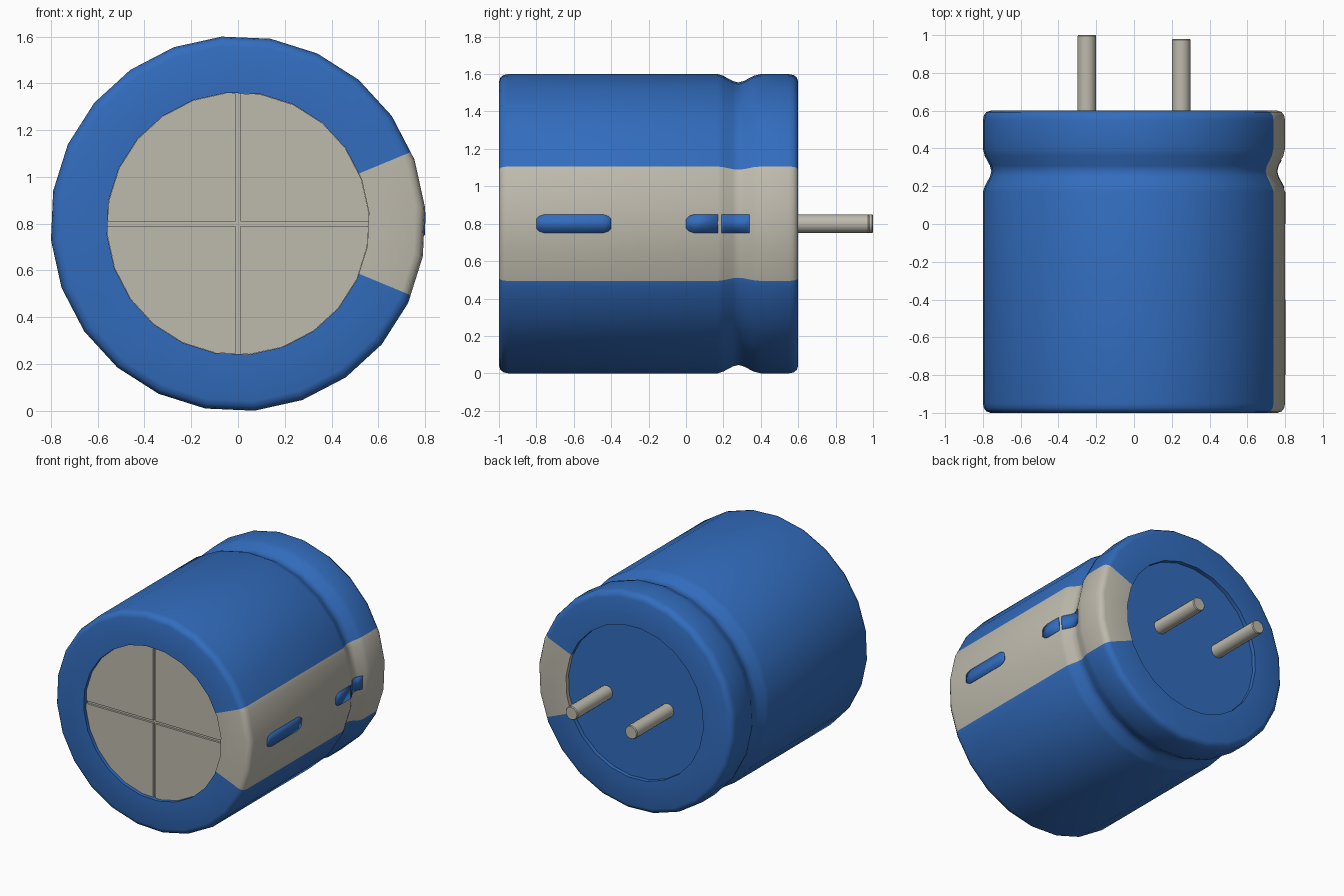
import bpy, bmesh, math
from mathutils import Vector, Matrix

if "Cube" in bpy.data.objects:
    bpy.data.objects.remove(bpy.data.objects["Cube"], do_unlink=True)

SIDES, PHASE, CZ = 24, math.radians(5), 0.8      # lathe sides, first corner, axis height
STRIPE = math.radians(22.5)                      # half angle of the pale stripe
R, BORE = 0.803, 0.562


def material(name, color):
    m = bpy.data.materials.new(name)
    m.use_nodes = True
    m.diffuse_color = (*color, 1)
    m.node_tree.nodes["Principled BSDF"].inputs["Base Color"].default_value = (*color, 1)
    return m


blue = material("blue sleeve", (0.032, 0.152, 0.515))
beige = material("warm grey", (0.515, 0.491, 0.418))


def finish(bm, name, mats, angle=35):
    bmesh.ops.recalc_face_normals(bm, faces=bm.faces)
    me = bpy.data.meshes.new(name)
    bm.to_mesh(me)
    bm.free()
    ob = bpy.data.objects.new(name, me)
    ob.location.z = CZ
    bpy.context.collection.objects.link(ob)
    for m in mats:
        me.materials.append(m)
    bpy.ops.object.select_all(action='DESELECT')
    ob.select_set(True)
    bpy.context.view_layer.objects.active = ob
    bpy.ops.object.shade_smooth_by_angle(angle=math.radians(angle))
    return ob


def ring(bm, r, y, x=0.0, sides=SIDES):
    step = 2 * math.pi / sides
    return [bm.verts.new((x + r * math.cos(PHASE + i * step), y, r * math.sin(PHASE + i * step)))
            for i in range(sides)]


def lathe(bm, profile, x=0.0, sides=SIDES, caps=False):
    rings = [ring(bm, r, y, x, sides) for r, y in profile]
    for a, b in zip(rings, rings[1:]):
        for i in range(sides):
            j = (i + 1) % sides
            bm.faces.new((a[i], a[j], b[j], b[i]))
    if caps:
        bm.faces.new(rings[0])
        bm.faces.new(rings[-1])


# sleeve: rounded can with a crimped groove and rolled lips at both ends
groove = [(R, 0.17), (0.793, 0.20), (0.766, 0.25), (0.758, 0.28),
          (0.766, 0.31), (0.793, 0.36), (R, 0.40)]
profile = [(BORE, -0.96), (BORE, -1), (0.762, -1), (0.785, -0.992), (0.798, -0.975), (R, -0.95),
           *groove, (R, 0.55), (0.798, 0.575), (0.785, 0.592), (0.762, 0.6),
           (BORE, 0.6), (BORE, 0.56)]
bm = bmesh.new()
lathe(bm, profile)
# cut the stripe borders, then colour by direction
for a in (STRIPE, -STRIPE):
    side = [f for f in bm.faces if f.calc_center_median().x > 0]
    geom = side + list({e for f in side for e in f.edges}) + list({v for f in side for v in f.verts})
    bmesh.ops.bisect_plane(bm, geom=geom, plane_co=(0, 0, 0),
                           plane_no=(-math.sin(a), 0, math.cos(a)))
for f in bm.faces:
    c = f.calc_center_median()
    f.material_index = int(abs(math.atan2(c.z, c.x)) < STRIPE)
finish(bm, "sleeve", [blue, beige])

# end plates, set slightly inside the lips
for name, y0, y1, mat in (("front_plate", -0.96, -0.94, beige), ("back_plate", 0.55, 0.57, blue)):
    bm = bmesh.new()
    lathe(bm, [(BORE, y0), (BORE, y1)], caps=True)
    finish(bm, name, [mat])

# four quarter panels leave a cross-shaped vent groove on the front
for sx, sz, name in ((1, 1, "upper_left"), (-1, 1, "upper_right"),
                     (1, -1, "lower_left"), (-1, -1, "lower_right")):
    bm = bmesh.new()
    bm.faces.new(ring(bm, BORE - 0.001, -0.96))
    for no in (Vector((sx, 0, 0)), Vector((0, 0, sz))):
        bmesh.ops.bisect_plane(bm, geom=bm.verts[:] + bm.edges[:] + bm.faces[:],
                               plane_co=no * 0.01, plane_no=no, clear_inner=True)
    ext = bmesh.ops.extrude_face_region(bm, geom=bm.faces[:])
    bmesh.ops.translate(bm, vec=(0, -0.015, 0),
                        verts=[g for g in ext["geom"] if isinstance(g, bmesh.types.BMVert)])
    finish(bm, "vent_panel_" + name, [beige])

# terminal pins, one slightly longer
for name, x, tip in (("right_pin", -0.25, 1.0), ("left_pin", 0.25, 0.98)):
    bm = bmesh.new()
    lathe(bm, [(0.05, 0.56), (0.05, tip - 0.006), (0.045, tip)], x, 16, caps=True)
    finish(bm, name, [beige])


def sleeve_radius(y):
    for (r0, y0), (r1, y1) in zip(groove, groove[1:]):
        if y0 <= y <= y1:
            return r0 + (r1 - r0) * (y - y0) / (y1 - y0)
    return R


def dash(name, y0, y1, start=True, end=True):
    """Thin plate hugging the flat side of the sleeve, with optional clipped ends."""
    tilt = math.radians(2.5)
    ys = {y0, y1} | {y for _, y in groove if y0 < y < y1}
    ys |= ({y0 + 0.015, y0 + 0.045} if start else set()) | ({y1 - 0.015, y1 - 0.045} if end else set())
    bm = bmesh.new()
    prev = None
    for y in sorted(ys):
        d = min(y - y0 if start else 1, y1 - y if end else 1)
        half = 0.025 if d < 0.001 else 0.04 if d < 0.016 else 0.05
        out = sleeve_radius(y) * math.cos(math.pi / SIDES) + 0.001
        pair = []
        for z in (-half, half):
            s = (z + math.sin(tilt) * out) / math.cos(tilt)
            pair.append(bm.verts.new((out * math.cos(tilt) + s * math.sin(tilt), y, z)))
        if prev:
            bm.faces.new((prev[0], pair[0], pair[1], prev[1]))
        prev = pair
    ob = finish(bm, name, [blue])
    mod = ob.modifiers.new("thickness", 'SOLIDIFY')
    mod.thickness, mod.offset = 0.006, 0


# minus marks on the stripe
dash("front_dash", -0.8, -0.4)
dash("rear_dash", 0.0, 0.17, end=False)
dash("groove_dash", 0.19, 0.34, start=False, end=False)
